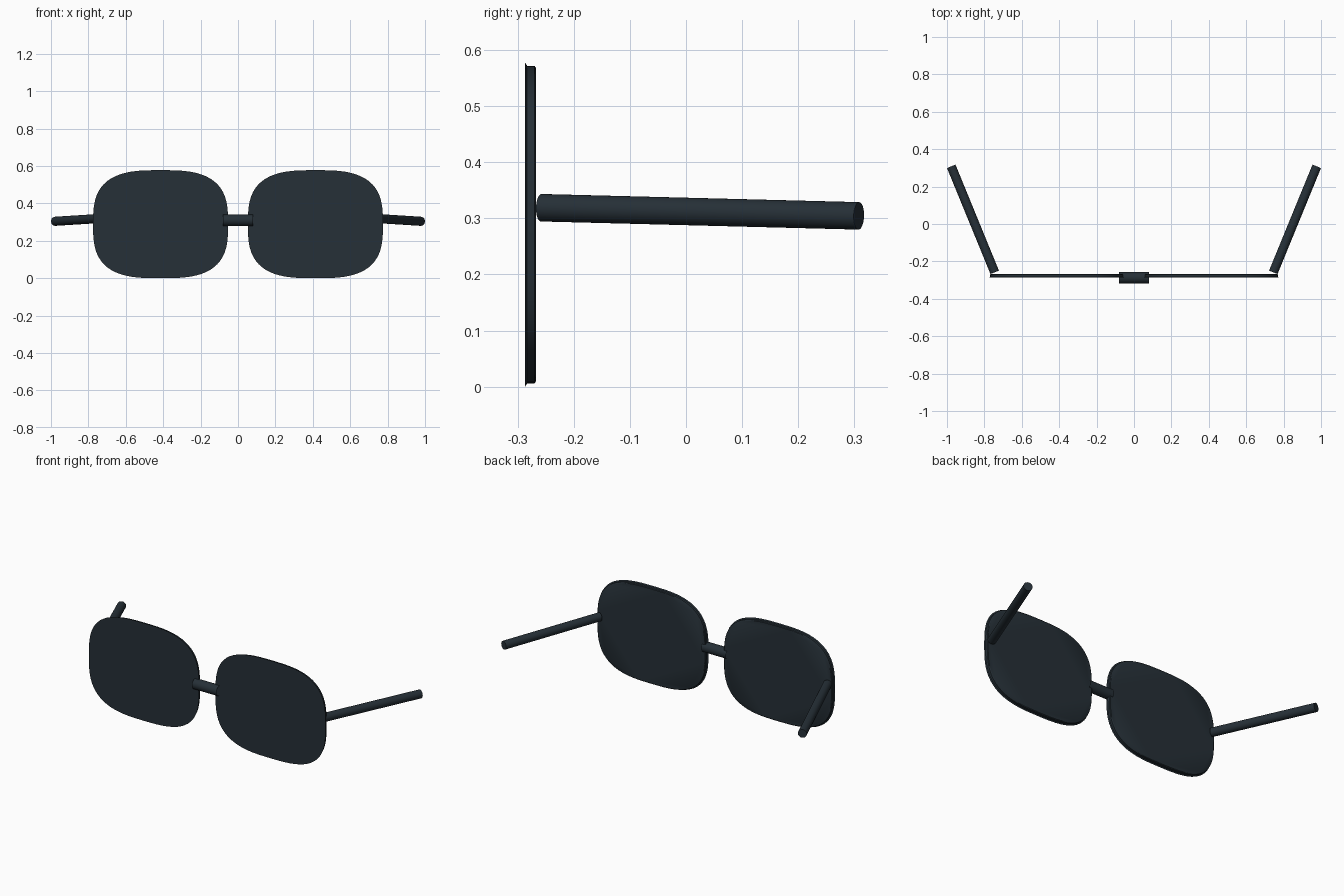
import bpy, bmesh, math
from mathutils import Vector

if "Cube" in bpy.data.objects:
    bpy.data.objects.remove(bpy.data.objects["Cube"])

dark = bpy.data.materials.new("dark slate")
dark.diffuse_color = (0.019, 0.029, 0.038, 1)
dark.use_nodes = True
dark.node_tree.nodes["Principled BSDF"].inputs["Base Color"].default_value = dark.diffuse_color


def finish(name, bm):
    bmesh.ops.recalc_face_normals(bm, faces=bm.faces)
    me = bpy.data.meshes.new(name)
    bm.to_mesh(me)
    bm.free()
    me.materials.append(dark)
    ob = bpy.data.objects.new(name, me)
    bpy.context.collection.objects.link(ob)
    bpy.ops.object.select_all(action='DESELECT')
    ob.select_set(True)
    bpy.context.view_layer.objects.active = ob
    bpy.ops.object.shade_smooth_by_angle(angle=math.radians(35))
    return ob


def lens(name, cx):
    """Rounded-rectangle plate with a fine front lip and a softened back edge."""
    bm = bmesh.new()
    n, power = 64, 2 / 3.0
    rings = []
    for y, inset in [(-0.287, 0), (-0.283, 0.006), (-0.270, 0.006), (-0.267, 0.010)]:
        ring = []
        for i in range(n):
            a = math.tau * i / n
            c, s = math.cos(a), math.sin(a)
            x = math.copysign(abs(c) ** power, c) * (0.361 - inset)
            z = math.copysign(abs(s) ** power, s) * (0.289 - inset)
            ring.append(bm.verts.new((cx + x, y, 0.289 + z)))
        rings.append(ring)
    for r0, r1 in zip(rings, rings[1:]):
        for i in range(n):
            j = (i + 1) % n
            bm.faces.new((r0[i], r0[j], r1[j], r1[i]))
    bm.faces.new(rings[0])
    bm.faces.new(rings[-1])
    finish(name, bm)


def rod(name, start, end, radius, caps=True):
    """Round bar between two points."""
    a, b = Vector(start), Vector(end)
    bm = bmesh.new()
    bmesh.ops.create_cone(bm, cap_ends=caps, segments=32, radius1=radius,
                          radius2=radius, depth=(b - a).length)
    rot = (b - a).to_track_quat('Z', 'Y').to_matrix().to_4x4()
    bm.transform(rot)
    bmesh.ops.translate(bm, verts=bm.verts, vec=(a + b) / 2)
    finish(name, bm)


# Lenses and temple arms, mirrored left and right
for side, s in (("right", 1), ("left", -1)):
    lens(side + "_lens", s * 0.414)
    rod(side + "_arm", (s * 0.745, -0.258, 0.319), (s * 0.977, 0.308, 0.3045), 0.0245)

# Open tube joining the lenses
rod("bridge", (-0.08, -0.287, 0.31), (0.08, -0.287, 0.31), 0.03, caps=False)
